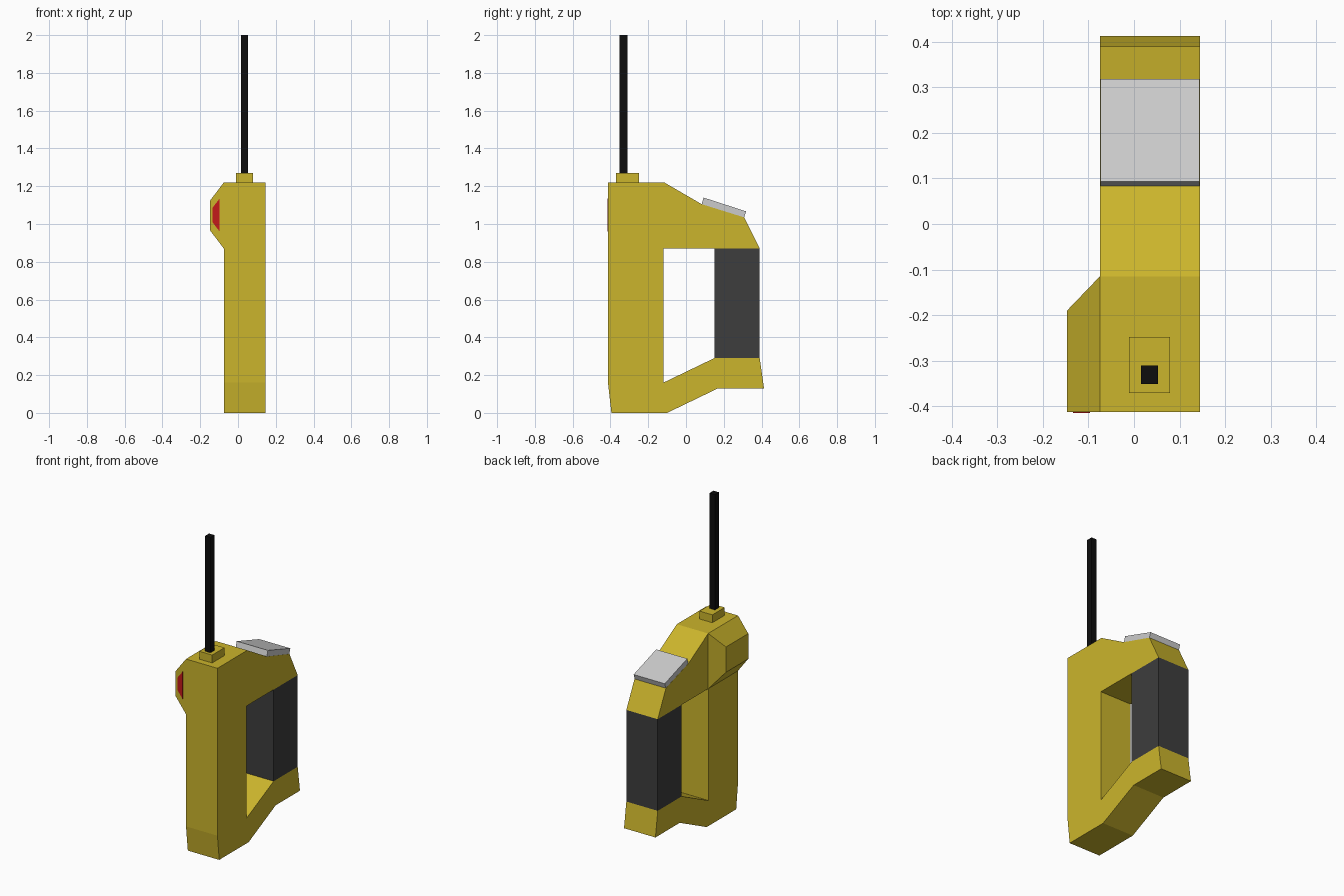
import bpy, bmesh

if "Cube" in bpy.data.objects:
    bpy.data.objects.remove(bpy.data.objects["Cube"])

X0, X1 = -0.075, 0.145   # casing sides


def material(name, rgb):
    m = bpy.data.materials.new(name)
    m.diffuse_color = (*rgb, 1)
    m.use_nodes = True
    m.node_tree.nodes["Principled BSDF"].inputs["Base Color"].default_value = m.diffuse_color
    return m


yellow = material("yellow", (0.60, 0.46, 0.025))
dark = material("dark_rubber", (0.047, 0.047, 0.047))
black = material("black", (0.004, 0.004, 0.004))
red = material("red", (0.55, 0.01, 0.01))
grey = material("light_grey", (0.6, 0.6, 0.6))


def loft(name, ring_a, ring_b, mat):
    """Solid between two matching rings of points."""
    bm = bmesh.new()
    a = [bm.verts.new(p) for p in ring_a]
    b = [bm.verts.new(p) for p in ring_b]
    n = len(a)
    bm.faces.new(a)
    bm.faces.new(b[::-1])
    for i in range(n):
        j = (i + 1) % n
        bm.faces.new((a[i], b[i], b[j], a[j]))
    bmesh.ops.recalc_face_normals(bm, faces=bm.faces)
    me = bpy.data.meshes.new(name)
    bm.to_mesh(me)
    bm.free()
    me.materials.append(mat)
    ob = bpy.data.objects.new(name, me)
    bpy.context.collection.objects.link(ob)
    return ob


def side_profile(name, yz, x0, x1, mat):
    return loft(name, [(x0, y, z) for y, z in yz], [(x1, y, z) for y, z in yz], mat)


def box(name, x, y, z, mat):
    yz = [(y[0], z[0]), (y[1], z[0]), (y[1], z[1]), (y[0], z[1])]
    return side_profile(name, yz, x[0], x[1], mat)


# C-shaped casing
side_profile("casing", [
    (-0.395, 0), (-0.10, 0), (0.17, 0.13), (0.413, 0.13), (0.39, 0.29),
    (0.15, 0.29), (-0.12, 0.16), (-0.12, 0.87), (0.15, 0.87), (0.39, 0.87),
    (0.308, 1.035), (0.083, 1.105), (-0.115, 1.22), (-0.413, 1.22),
    (-0.413, 0.16)], X0, X1, yellow)

# Rear hand grip
box("hand_grip", (X0, X1), (0.15, 0.39), (0.29, 0.87), dark)

# Tilted panel on the slope
side_profile("top_panel", [(0.083, 1.105), (0.308, 1.035), (0.318, 1.067),
                           (0.093, 1.14)], X0 + 0.001, X1 - 0.001, grey)

# Tapered bulge on the left side
loft("side_bulge",
     [(X0, -0.413, 0.87), (X0, -0.115, 0.87), (X0, -0.115, 1.22), (X0, -0.413, 1.22)],
     [(-0.147, -0.413, 0.965), (-0.147, -0.19, 0.965),
      (-0.147, -0.19, 1.125), (-0.147, -0.413, 1.125)], yellow)

# Red indicator, flush with the front of the bulge
xz = [(-0.097, 0.96), (-0.097, 1.135), (-0.134, 1.087), (-0.134, 1.008)]
loft("indicator", [(x, -0.4145, z) for x, z in xz],
     [(x, -0.405, z) for x, z in xz], red)

# Aerial and its socket
box("aerial_base", (-0.011, 0.079), (-0.371, -0.248), (1.22, 1.27), yellow)
box("aerial", (0.015, 0.053), (-0.351, -0.311), (1.27, 2.0), black)
